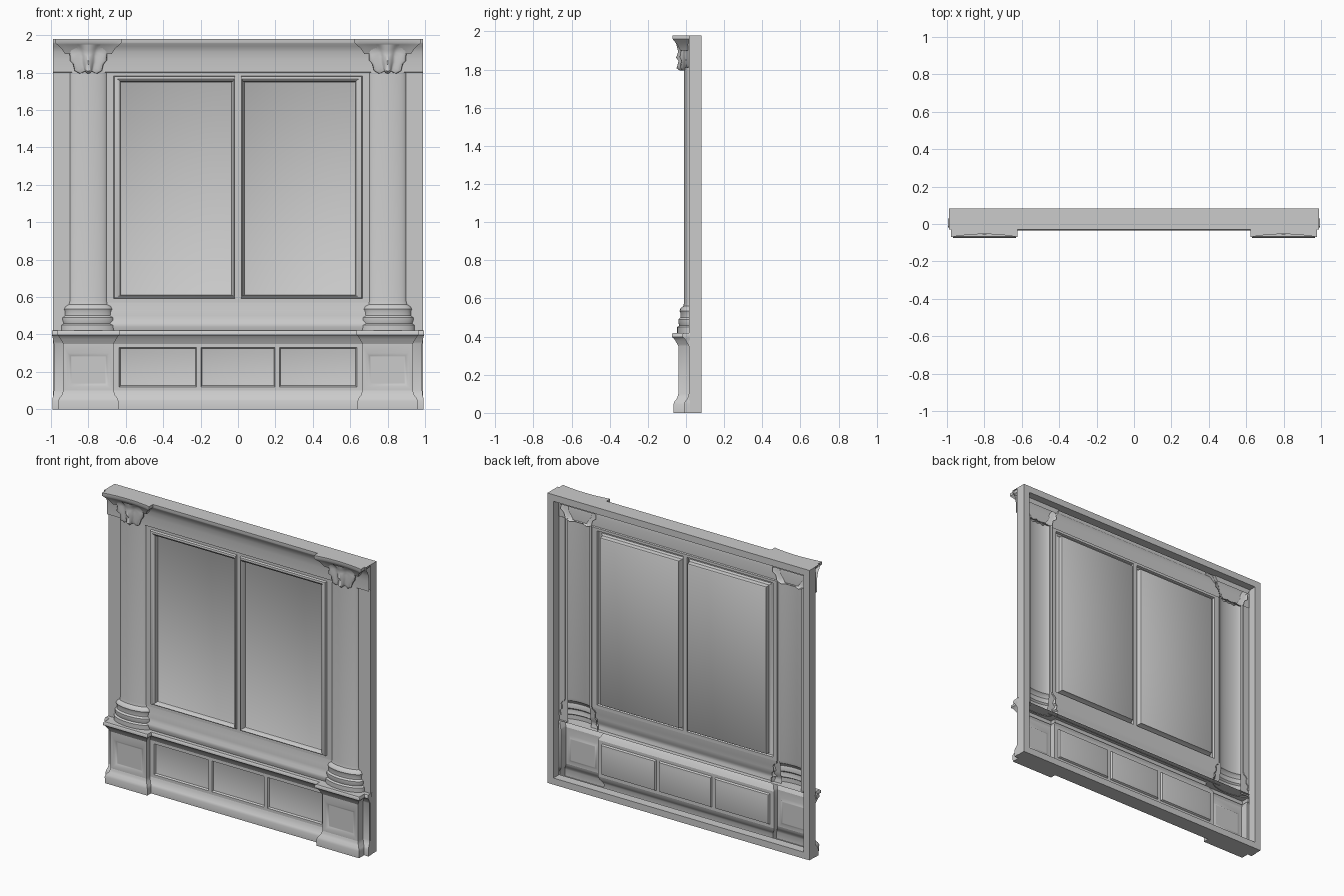
import bpy, bmesh
from math import pi, sin, cos

if "Cube" in bpy.data.objects:
    bpy.data.objects.remove(bpy.data.objects["Cube"])


def finish(name, bm, solid=False, angle=40):
    bmesh.ops.remove_doubles(bm, verts=bm.verts, dist=1e-5)
    if solid:
        bmesh.ops.recalc_face_normals(bm, faces=bm.faces)
    else:  # open shells look toward -y
        bm.normal_update()
        if sum(f.normal.y * f.calc_area() for f in bm.faces) > 0:
            bmesh.ops.reverse_faces(bm, faces=bm.faces)
    me = bpy.data.meshes.new(name)
    bm.to_mesh(me)
    bm.free()
    ob = bpy.data.objects.new(name, me)
    bpy.context.collection.objects.link(ob)
    bpy.ops.object.select_all(action='DESELECT')
    ob.select_set(True)
    bpy.context.view_layer.objects.active = ob
    bpy.ops.object.shade_smooth_by_angle(angle=angle * pi / 180)
    return ob


def loft(name, rows, closed=False, cap=False, skip=lambda r, c: False, solid=False, angle=40):
    """Skin consecutive rows of points with quads."""
    bm = bmesh.new()
    vs = [[bm.verts.new(p) for p in row] for row in rows]
    n = len(rows[0])
    for r in range(len(rows) - 1):
        for c in range(n if closed else n - 1):
            if not skip(r, c):
                d = (c + 1) % n
                bm.faces.new((vs[r][c], vs[r][d], vs[r + 1][d], vs[r + 1][c]))
    if cap:
        bm.faces.new(vs[-1])
    return finish(name, bm, solid, angle)


def rect(x0, x1, z0, z1, y):
    return [(x0, y, z0), (x1, y, z0), (x1, y, z1), (x0, y, z1)]


def strip(name, profile, x0, x1):
    return loft(name, [[(x0, y, z), (x1, y, z)] for y, z in profile])


def nested(name, x0, x1, z0, z1, steps):
    """Panel from inset rectangles; each step is (left, right, bottom, top, y)."""
    return loft(name, [rect(x0 + a, x1 - b, z0 + c, z1 - d, y)
                       for a, b, c, d, y in steps], True, True)


# Back rim: hollow frame open to the front shell
B = (-.99, .99, 0, 1.98)
I = (-.945, .945, .045, 1.935)
loft("back_rim", [rect(*B, .015), rect(*B, .082), rect(*I, .082), rect(*I, .02)],
     True, solid=True, angle=30)

# Base mouldings swept round pedestals and the middle wall
half = [(-.985, .02, -.3, 0), (-.985, .015, -.3, 1), (-.935, .015, -1, 1),
        (-.935, -.04, -1, 1), (-.665, -.04, 1, 1), (-.665, 0, 1, 1)]
plan = half + [(-x, y, -nx, ny) for x, y, nx, ny in reversed(half)]
prof = [(.025, 0), (.026, .045), (.02, .06), (.008, .075), (.003, .09), (0, .10), (0, .35),
        (.005, .36), (.014, .375), (.023, .39), (.034, .398), (.034, .412), (.028, .42)]
rows = [[(x + nx * d, y - ny * d, z) for x, y, nx, ny in plan] for d, z in prof]
back = lambda row: [(x, .03, z) for x, y, z in row]
rows = [back(rows[0])] + rows + [back(rows[-1])]
loft("base_moulding", rows, skip=lambda r, c: r == 6 and c in (3, 5, 7))

# Recessed panels in the base
cells = [-.665, -.21, .21, .665]
for i in range(3):
    a = .03 if i == 0 else .012
    b = .03 if i == 2 else .012
    nested(f"base_panel_{i + 1}", cells[i], cells[i + 1], .10, .35,
           [(0, 0, 0, 0, 0), (a, b, .02, .02, 0), (a + .006, b + .006, .026, .026, .012),
            (a + .03, b + .03, .045, .045, .018)])
for s, side in ((-1, "left"), (1, "right")):
    nested(f"pedestal_panel_{side}", s * .8 - .135, s * .8 + .135, .10, .35,
           [(0, 0, 0, 0, -.04), (.025, .025, .02, .05, -.04),
            (.04, .04, .035, .065, -.028), (.045, .045, .04, .07, -.028)])

# Sill moulding and upper frieze with cornice
strip("sill_moulding", [(.0, .415), (-.008, .44), (-.008, .46), (.002, .475),
                        (.002, .50), (.008, .53), (.012, .57)], -.72, .72)
strip("frieze_cornice", [(.012, 1.80), (.002, 1.803), (.002, 1.87), (-.004, 1.91),
                         (-.014, 1.94), (-.028, 1.955), (-.03, 1.962), (-.03, 1.98),
                         (.082, 1.98)], -.99, .99)

for s, side in ((-1, "left"), (1, "right")):
    # Window: wall margin, raised frame and sunken pane
    x0, x1 = (-.72, 0) if s < 0 else (0, .72)
    steps = []
    for out, inn, bot, top, y in [(0, 0, 0, 0, .012), (.055, .015, .022, .018, .012),
                                  (.06, .017, .026, .022, -.003), (.075, .022, .032, .034, -.006),
                                  (.09, .027, .037, .046, .002), (.093, .034, .041, .05, .03),
                                  (.10, .04, .046, .056, .034)]:
        a, b = (out, inn) if s < 0 else (inn, out)
        steps.append((a, b, bot, top, y))
    nested(f"window_{side}", x0, x1, .57, 1.80, steps)

    # Flat wall strip beside the column
    a, b = sorted((s * .88, s * .99))
    strip(f"side_strip_{side}", [(.015, .41), (.015, 1.81)], a, b)

    # Half-round column with moulded foot
    shaft = [(.145, .415), (.145, .45), (.132, .458), (.138, .475), (.138, .49), (.125, .50),
             (.125, .525), (.13, .535), (.122, .55), (.105, .56), (.10, .58), (.10, 1.81)]
    N = 24
    loft(f"column_{side}",
         [[(s * .8 + r * cos(pi * k / N), .02 - (.03 + (r - .1) * .8) * sin(pi * k / N), z)
           for k in range(N + 1)] for r, z in shaft])

    # Leafy capital bell: lobes grow toward the top
    bell = [(.03, .01, 1.805, 0), (.06, .048, 1.80, .1), (.085, .06, 1.82, .2),
            (.10, .054, 1.85, .1), (.115, .062, 1.875, .2), (.12, .056, 1.90, .12),
            (.14, .062, 1.925, .1), (.16, .075, 1.95, 0)]
    N = 48
    body = []
    for rx, ry, z, lobe in bell:
        row = []
        for k in range(N + 1):
            t = pi * k / N
            m = 1 + lobe * .8 * cos(8 * t)
            row.append((s * .8 + rx * m * cos(t), .02 - ry * m * sin(t),
                        z - lobe * .06 * cos(8 * t)))
        body.append(row)
    loft(f"capital_leaves_{side}", body, angle=50)

    # Abacus: flared slab with a concave front
    slab = []
    for w, d, z in [(.125, .03, 1.90), (.145, .045, 1.93), (.168, .062, 1.95),
                    (.178, .07, 1.96), (.178, .07, 1.98)]:
        front = [(s * .8 + w * u, -d + .016 * (1 - u * u), z)
                 for u in [k / 6 - 1 for k in range(13)]]
        slab.append([(s * .8 - w, .03, z)] + front + [(s * .8 + w, .03, z)])
    loft(f"capital_abacus_{side}", slab, closed=True, cap=True, solid=True)
